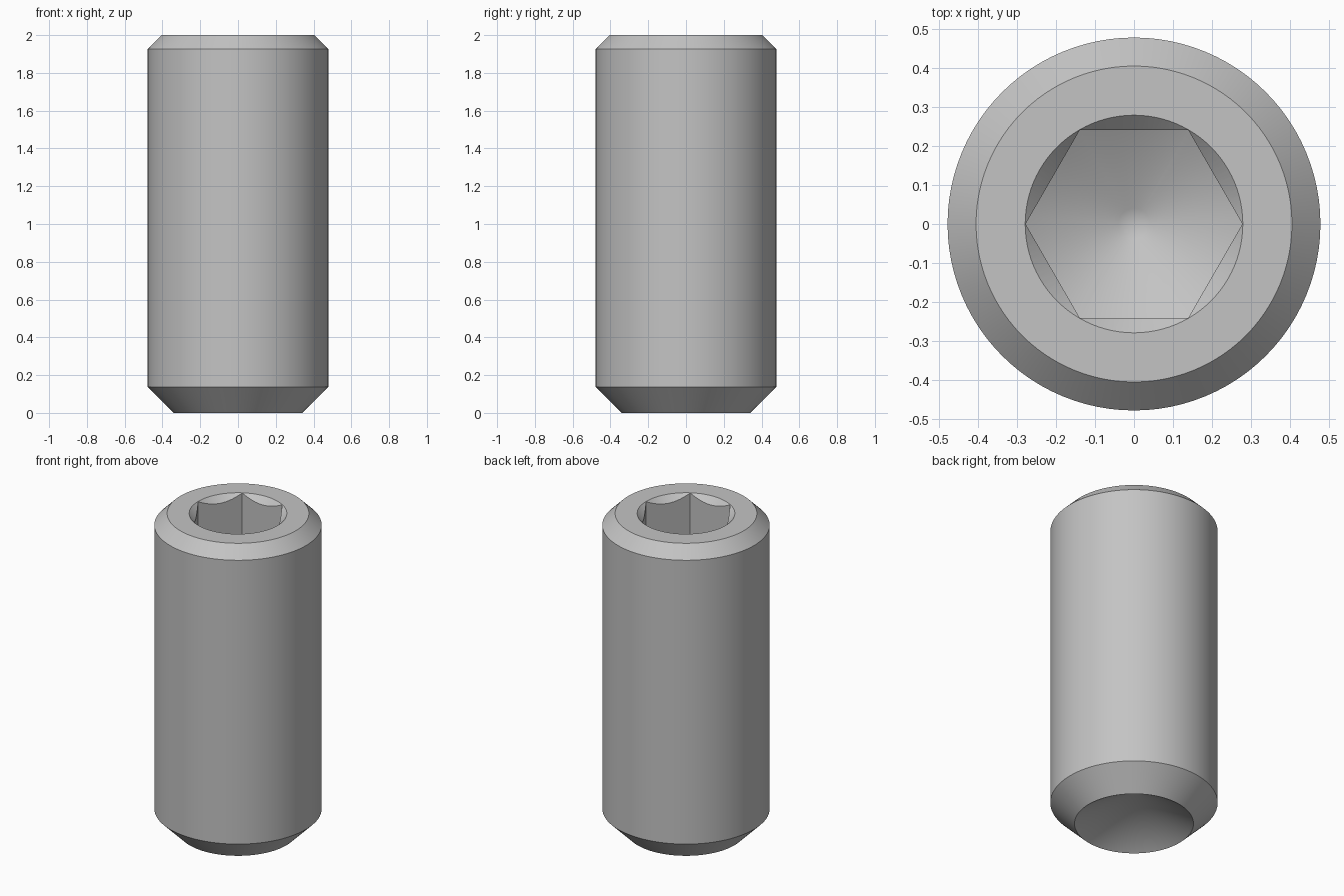
import bpy
import bmesh
import math

SEGMENTS = 96

if "Cube" in bpy.data.objects:
    bpy.data.objects.remove(bpy.data.objects["Cube"], do_unlink=True)

# One plain metal colour
steel = bpy.data.materials.new("grey_steel")
steel.use_nodes = True
colour = (0.55, 0.55, 0.55, 1.0)
steel.diffuse_color = colour
steel.node_tree.nodes["Principled BSDF"].inputs["Base Color"].default_value = colour


def lathe(name, profile, steps=SEGMENTS):
    """Spin a closed (radius, height) profile about z into a solid."""
    bm = bmesh.new()
    verts = [bm.verts.new((r, 0, z)) for r, z in profile]
    edges = [bm.edges.new(pair) for pair in zip(verts, verts[1:])]
    bmesh.ops.spin(bm, geom=verts + edges, axis=(0, 0, 1), cent=(0, 0, 0),
                   angle=math.tau, steps=steps, use_duplicate=False)
    bmesh.ops.remove_doubles(bm, verts=bm.verts, dist=1e-5)
    bmesh.ops.recalc_face_normals(bm, faces=bm.faces)
    mesh = bpy.data.meshes.new(name)
    bm.to_mesh(mesh)
    bm.free()
    mesh.materials.append(steel)
    obj = bpy.data.objects.new(name, mesh)
    bpy.context.collection.objects.link(obj)
    return obj


def combine(target, tool, operation):
    """Apply a boolean and remove the tool."""
    mod = target.modifiers.new(operation.lower(), 'BOOLEAN')
    mod.operation = operation
    mod.solver = 'EXACT'
    mod.object = tool
    tool.hide_render = True
    bpy.context.view_layer.objects.active = target
    bpy.ops.object.modifier_apply(modifier=mod.name)
    bpy.data.objects.remove(tool, do_unlink=True)


# Chamfered body with a hollow conical cup at the bottom end
body_r, top_r, cup_r = 0.478, 0.405, 0.34
cup_depth = cup_r * math.tan(math.radians(30))
body = lathe("set_screw_body", [
    (0, cup_depth), (cup_r, 0), (body_r, body_r - cup_r),
    (body_r, 2 - (body_r - top_r)), (top_r, 2), (0, 2)])

# Hexagonal socket ending in a shallow drill cone with a blunt tip
hex_r = 0.278
slope = math.tan(math.radians(30))
apex = 1.26
socket = lathe("socket_cutter", [(0, 1), (hex_r, 1), (hex_r, 2.2), (0, 2.2)], steps=6)
drill = lathe("drill_cutter", [
    (0, apex + 0.015), (0.04, apex + 0.04 * slope), (0.4, apex + 0.4 * slope),
    (0.4, 2.4), (0, 2.4)])
combine(socket, drill, 'INTERSECT')
combine(body, socket, 'DIFFERENCE')

# Conical lead-in around the socket mouth
rim_r = 0.279
lead_in = lathe("lead_in_cutter", [(0, 2 - rim_r), (rim_r + 0.1, 2.1), (0, 2.1)])
combine(body, lead_in, 'DIFFERENCE')

# Smooth round faces, crisp machined edges
bpy.ops.object.select_all(action='DESELECT')
body.select_set(True)
bpy.context.view_layer.objects.active = body
bpy.ops.object.shade_smooth_by_angle(angle=math.radians(25))
